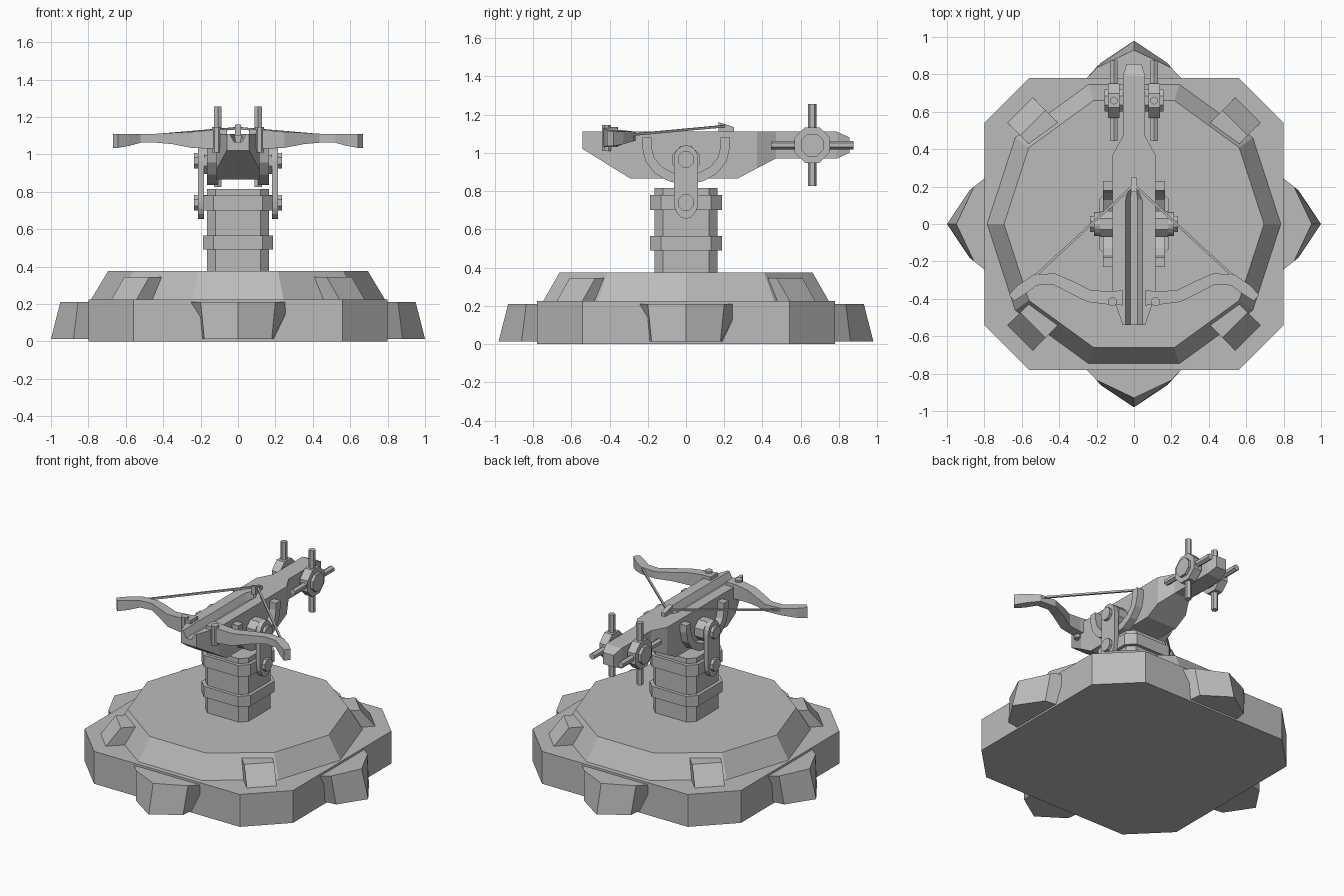
import bpy, bmesh, math
from mathutils import Vector, Matrix

cube = bpy.data.objects.get("Cube")
if cube:
    bpy.data.objects.remove(cube, do_unlink=True)

grey = bpy.data.materials.new("plain grey")
grey.use_nodes = True
COLOUR = (0.5, 0.5, 0.5, 1)
grey.diffuse_color = COLOUR
grey.node_tree.nodes["Principled BSDF"].inputs["Base Color"].default_value = COLOUR


def finish(name, bm):
    bmesh.ops.recalc_face_normals(bm, faces=bm.faces[:])
    me = bpy.data.meshes.new(name)
    bm.to_mesh(me)
    bm.free()
    me.materials.append(grey)
    ob = bpy.data.objects.new(name, me)
    bpy.context.collection.objects.link(ob)
    return ob


def loft(name, rings):
    """Skin matching rings of points and cap both ends."""
    bm = bmesh.new()
    vs = [[bm.verts.new(p) for p in r] for r in rings]
    n = len(rings[0])
    for a, b in zip(vs, vs[1:]):
        for i in range(n):
            j = (i + 1) % n
            bm.faces.new((a[i], a[j], b[j], b[i]))
    bm.faces.new(vs[0][::-1])
    bm.faces.new(vs[-1])
    return finish(name, bm)


def prism_z(name, outline, z0, z1, top=None):
    return loft(name, [[(x, y, z0) for x, y in outline],
                       [(x, y, z1) for x, y in (top or outline)]])


def prism_x(name, outline, x0, x1):
    return loft(name, [[(x, y, z) for y, z in outline] for x in (x0, x1)])


def ngon(n, r, start=0.0, cx=0.0, cy=0.0):
    return [(cx + r * math.cos(start + math.tau * i / n),
             cy + r * math.sin(start + math.tau * i / n)) for i in range(n)]


def chamfered(hx, hy, c):
    return [(hx, -hy + c), (hx, hy - c), (hx - c, hy), (-hx + c, hy),
            (-hx, hy - c), (-hx, -hy + c), (-hx + c, -hy), (hx - c, -hy)]


def rod(name, a, b, r, n=6):
    a, b = Vector(a), Vector(b)
    q = (b - a).to_track_quat('Z', 'Y')
    ring = [q @ Vector((x, y, 0)) for x, y in ngon(n, r, math.pi / n)]
    return loft(name, [[p + a for p in ring], [p + b for p in ring]])


# Base: chamfered slab and ten-sided sloping tier
prism_z("base_slab", chamfered(0.8, 0.78, 0.24), 0, 0.225)
prism_z("base_tier", ngon(10, 0.785), 0.225, 0.375, ngon(10, 0.695))

# Pointed buttresses on the four sides
for i, (label, d) in enumerate((("left", 0.02), ("back", 0), ("right", 0.02), ("front", 0))):
    low = [(0.98 + d, 0), (0.86 + d, 0.18), (0.70, 0.20), (0.70, -0.20), (0.86 + d, -0.18)]
    high = [(0.93 + d, 0), (0.835 + d, 0.20), (0.74, 0.29), (0.74, -0.29), (0.835 + d, -0.20)]
    ob = prism_z(label + "_buttress", low, 0.012, 0.21, high)
    ob.data.transform(Matrix.Rotation(i * math.pi / 2, 4, 'Z'))

# Sloped blocks on the four diagonals
for i in range(4):
    side = [(0.56, 0.22), (0.865, 0.22), (0.765, 0.345), (0.66, 0.345)]
    ob = loft("corner_block", [[(r, y, z) for r, z in side] for y in (-0.095, 0.095)])
    ob.data.transform(Matrix.Rotation(math.pi / 4 + i * math.pi / 2, 4, 'Z'))

# Pedestal column with two bands
prism_z("column", chamfered(0.165, 0.165, 0.045), 0.37, 0.815)
for z0, z1 in ((0.49, 0.565), (0.70, 0.78)):
    prism_z("column_band", chamfered(0.187, 0.187, 0.055), z0, z1)

# Stock lofted along y: (y, half width, bottom, top)
stock = loft("stock", [[(-w, y, b), (w, y, b), (w, y, t), (-w, y, t)] for y, w, b, t in (
    (-0.54, 0.06, 1.02, 1.11), (-0.38, 0.115, 0.92, 1.11), (-0.29, 0.115, 0.865, 1.11),
    (0.27, 0.115, 0.865, 1.11), (0.37, 0.115, 0.918, 1.11), (0.47, 0.06, 0.97, 1.11),
    (0.79, 0.06, 0.97, 1.11), (0.855, 0.04, 1.0, 1.08))])

# Bolt groove cut along the top of the stock
groove = loft("groove_cutter", [[(-w, y, 1.13), (-0.02 * k, y, 1.065), (0.02 * k, y, 1.065), (w, y, 1.13)]
                                for y, w, k in ((-0.6, 0.055, 1), (0.13, 0.055, 1), (0.19, 0.025, 0.6))])
groove.hide_render = True
cut = stock.modifiers.new("groove", 'BOOLEAN')
cut.operation, cut.solver, cut.object = 'DIFFERENCE', 'EXACT', groove
bpy.context.view_layer.objects.active = stock
bpy.ops.object.modifier_apply(modifier="groove")
bpy.data.objects.remove(groove, do_unlink=True)

# Outline of the U-shaped cradle and of the round-ended link
arc = [math.pi * i / 8 for i in range(9)]
cradle = ([(0.23, 1.08)] + [(0.23 * math.cos(a), 1.03 - 0.195 * math.sin(a)) for a in arc] + [(-0.23, 1.08)]
          + [(-0.18, 1.08)] + [(-0.18 * math.cos(a), 1.03 - 0.145 * math.sin(a)) for a in arc] + [(0.18, 1.08)])
link = ([(0.064 * math.cos(a), 0.965 + 0.075 * math.sin(a)) for a in arc]
        + [(-0.064 * math.cos(a), 0.745 - 0.09 * math.sin(a)) for a in arc])

# Bow arm sections: (x, y, half depth, bottom, top)
ARM = ((0.06, -0.395, 0.04, 1.03, 1.135), (0.14, -0.395, 0.035, 1.03, 1.13), (0.24, -0.385, 0.033, 1.035, 1.12),
       (0.34, -0.335, 0.032, 1.055, 1.115), (0.43, -0.293, 0.03, 1.062, 1.11), (0.53, -0.300, 0.03, 1.062, 1.11),
       (0.60, -0.350, 0.03, 1.045, 1.11), (0.655, -0.395, 0.022, 1.035, 1.11))

for s, label in ((1, "left_"), (-1, "right_")):
    # Swivel mount
    prism_x(label + "cradle", cradle, s * 0.11, s * 0.165)
    prism_x(label + "link", link, s * 0.182, s * 0.215)
    for z in (0.965, 0.74):
        rod(label + "pivot", (s * 0.1, 0, z), (s * 0.235, 0, z), 0.045, 8)
    rod(label + "collar", (s * 0.11, 0, 0.965), (s * 0.182, 0, 0.965), 0.075, 8)

    # Bow arm, its pin and the string
    rings = []
    for i, (x, y, h, b, t) in enumerate(ARM):
        p, q = ARM[max(i - 1, 0)], ARM[min(i + 1, len(ARM) - 1)]
        n = Vector((p[1] - q[1], q[0] - p[0])).normalized() * h
        rings.append([(s * (x + n.x * e), y + n.y * e, z)
                      for e, z in ((1, b), (-1, b), (-1, t), (1, t))])
    loft(label + "bow_arm", rings)
    rod(label + "bow_pin", (s * 0.115, -0.415, 1.01), (s * 0.115, -0.415, 1.145), 0.025, 8)
    rod(label + "string", (s * 0.645, -0.385, 1.085), (0, 0.21, 1.14), 0.009, 4)

    # Winch wheel with hub and four handles
    prism_x(label + "winch_wheel", ngon(8, 0.1, math.pi / 8, 0.66, 1.04), s * 0.078, s * 0.138)
    prism_x(label + "winch_hub", ngon(8, 0.064, math.pi / 8, 0.66, 1.04), s * 0.05, s * 0.157)
    for dy, dz in ((1, 0), (-1, 0), (0, 1), (0, -1)):
        rod(label + "winch_handle", (s * 0.108, 0.66 + 0.05 * dy, 1.04 + 0.05 * dz),
            (s * 0.108, 0.66 + 0.215 * dy, 1.04 + 0.215 * dz), 0.022)

# String catch behind the groove
loft("string_catch", [[(-w, y, 1.10), (w, y, 1.10), (w, y, t), (-w, y, t)]
                      for y, w, t in ((0.17, 0.017, 1.16), (0.25, 0.014, 1.135))])
